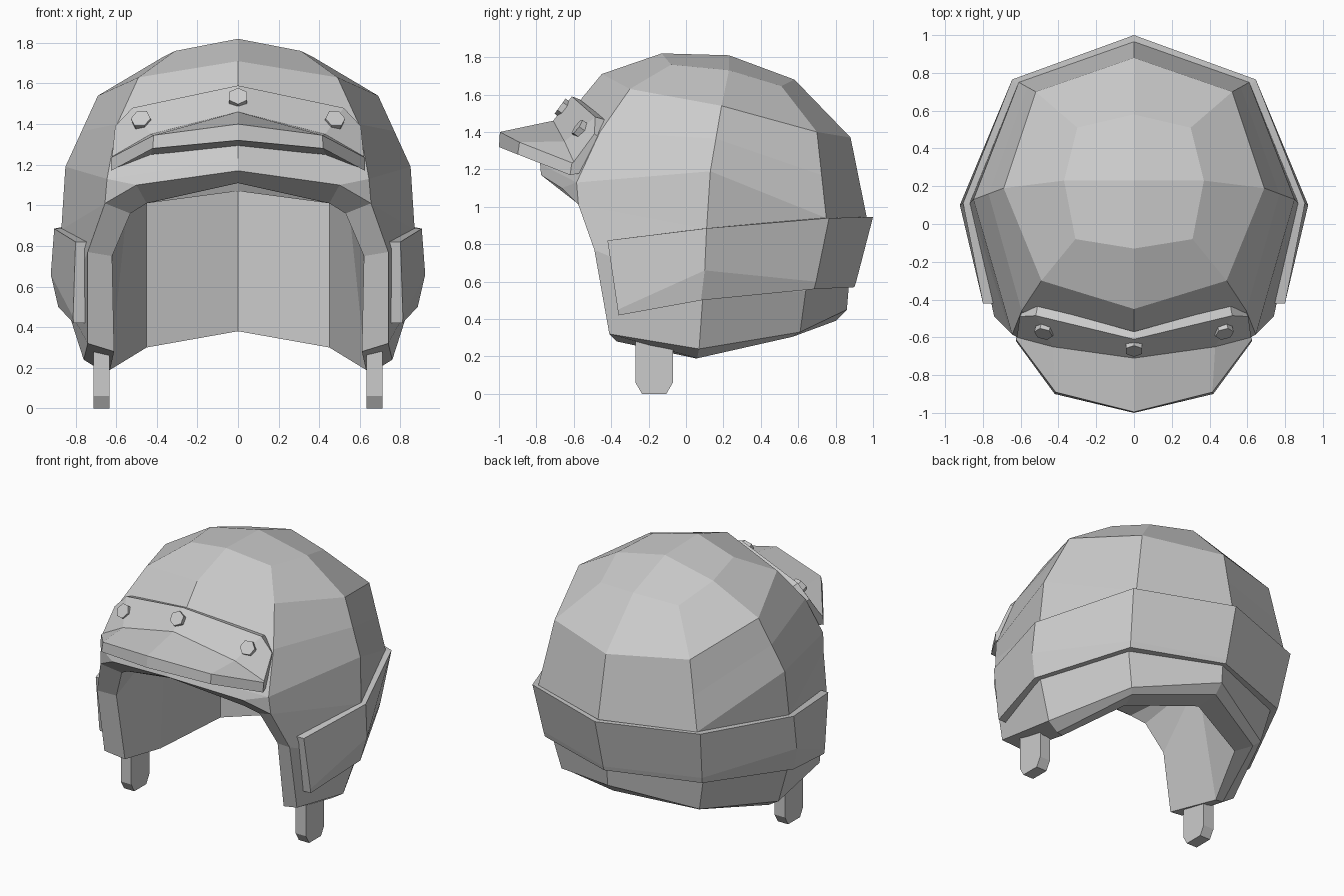
import bpy, bmesh
from mathutils import Vector

cube = bpy.data.objects.get("Cube")
if cube:
    bpy.data.objects.remove(cube, do_unlink=True)

grey = bpy.data.materials.new("matt_grey")
grey.use_nodes = True
colour = (0.6, 0.6, 0.6, 1)
grey.diffuse_color = colour
grey.node_tree.nodes["Principled BSDF"].inputs["Base Color"].default_value = colour


def finish(name, bm):
    bmesh.ops.recalc_face_normals(bm, faces=bm.faces)
    mesh = bpy.data.meshes.new(name)
    bm.to_mesh(mesh)
    bm.free()
    mesh.materials.append(grey)
    obj = bpy.data.objects.new(name, mesh)
    bpy.context.collection.objects.link(obj)
    return obj


def mirrored(name, faces):
    """Build faces given on the +x half and their reflections."""
    bm = bmesh.new()
    for side in (1, -1):
        for face in faces:
            bm.faces.new([bm.verts.new((p[0] * side, p[1], p[2])) for p in face])
    bmesh.ops.remove_doubles(bm, verts=bm.verts, dist=0.0005)
    return finish(name, bm)


def strip(a, b):
    """Quads between two rows of points."""
    return [(a[i], a[i + 1], b[i + 1], b[i]) for i in range(len(a) - 1)]


def loft(sections):
    """Closed sections joined in order, with a cap on the last one."""
    faces = []
    for a, b in zip(sections, sections[1:]):
        faces += strip(a + a[:1], b + b[:1])
    return faces + [sections[-1]]


def mid(a, b):
    return tuple((Vector(a) + Vector(b)) / 2)


# Shell rows, each running from the back round to the front
top = (0, .23, 1.81)
crown = [(0, .58, 1.68), (.3, .51, 1.645), (.37, .23, 1.73), (.31, -.08, 1.76), (0, -.13, 1.82)]
upper = [(0, .88, 1.37), (.52, .7, 1.4), (.69, .19, 1.54), (.49, -.3, 1.63), (0, -.45, 1.71)]
brow = [(0, .965, .95), (.61, .75, .94), (.85, .13, 1.19), (.645, -.585, 1.13), (0, -.78, 1.23)]
forehead = [mid(a, b) for a, b in zip(upper[:3], brow)] + [(.595, -.46, 1.4), (0, -.64, 1.48)]
temple = [(0, .93, .75), (.595, .69, .73), (.87, .11, .88), (.655, -.575, 1.01)]
cheek = [(0, .87, .57), (.58, .64, .55), (.85, .09, .52), (.74, -.49, .77)]
hem = [(0, .86, .45), (.53, .61, .33), (.76, .07, .24), (.74, -.41, .32)]

# Opening edges and the thick lining behind them
brow_edge = [(0, -.775, 1.17), (.5, -.665, 1.1)]
rim = [(0, -.66, 1.11), (.45, -.57, 1.01), (.53, -.52, .96), (.62, -.45, .75), (.61, -.37, .28)]
hem_low = [(0, .8, .39), (.5, .57, .305), (.68, .06, .19)]
lining_low = [(0, .63, .38), (.45, .45, .3), (.63, .05, .19), rim[4]]
lining_top = [(0, .63, 1.07), (.45, .45, 1.07), (.54, -.02, 1.05)]

faces = [(top, crown[0], crown[1], crown[2]), (top, crown[2], crown[3], crown[4])]
for a, b in ((crown, upper), (upper, forehead), (forehead, brow), (brow[:4], temple),
             (temple, cheek), (cheek, hem), (hem[:3], hem_low), (hem_low, lining_low[:3]),
             (lining_low[:3], lining_top)):
    faces += strip(a, b)
faces += strip(brow_edge + [temple[3], cheek[3], hem[3]], rim)
faces += [
    (brow[4], brow[3], brow_edge[1], brow_edge[0]),
    (brow[3], temple[3], brow_edge[1]),
    (hem[2], hem[3], rim[4], lining_low[2], hem_low[2]),
    (lining_low[2], lining_top[2], rim[3], rim[4]),
    (lining_top[2], rim[2], rim[3]),
    (lining_top[2], rim[1], rim[2]),
    (rim[0], rim[1], lining_top[2], lining_top[1], lining_top[0]),
]
mirrored("helmet_shell", faces)

# Raised band round the back and sides
band = []
for high, middle, low in (
        ((0, 1, .945), (0, .91, .6), (0, .9, .57)),
        ((.645, .765, .94), (.61, .695, .6), (.605, .685, .56)),
        ((.905, .11, .885), (.922, .1, .66), (.885, .08, .5)),
        ((.8, -.42, .82), (.812, -.365, .45), (.81, -.36, .42))):
    inner = [(p[0] * .93, p[1] * .93 if p[1] > 0 else p[1], p[2]) for p in (low, high)]
    band.append([high, middle, low] + inner)
mirrored("rear_band", loft(band))

# Forehead plate and peak, from the middle out to the corner
peak = [
    [(0, -.57, 1.575), (0, -.61, 1.59), (0, -.71, 1.46), (0, -.995, 1.4), (0, -1, 1.32), (0, -.7, 1.29)],
    [(.51, -.43, 1.465), (.52, -.485, 1.48), (.43, -.65, 1.35), (.415, -.89, 1.345), (.42, -.9, 1.28),
     (.43, -.62, 1.25)],
    [(.59, -.46, 1.37), (.605, -.49, 1.39), (.62, -.6, 1.24), (.625, -.61, 1.235), (.625, -.62, 1.17),
     (.61, -.56, 1.18)],
]
mirrored("peak", loft(peak))

# Hexagonal bolts on the plate
for name, x, y, z, out in (("middle_bolt", 0, -.655, 1.525, 0),
                           ("left_bolt", .475, -.565, 1.415, .2),
                           ("right_bolt", -.475, -.565, 1.415, -.2)):
    bm = bmesh.new()
    bmesh.ops.create_cone(bm, cap_ends=True, segments=6, radius1=.05, radius2=.05, depth=.045)
    bolt = finish(name, bm)
    bolt.location = (x, y, z)
    bolt.rotation_euler = Vector((out, -.8, .58)).to_track_quat('Z', 'X' if out else 'Y').to_euler()

# Chin straps with clipped lower corners
outline = [(-.27, .33), (-.27, .06), (-.235, 0), (-.105, 0), (-.07, .06), (-.07, .33)]
for name, side in (("left_strap", 1), ("right_strap", -1)):
    bm = bmesh.new()
    face = bm.faces.new([bm.verts.new((side * .632, y, z)) for y, z in outline])
    grown = bmesh.ops.extrude_face_region(bm, geom=[face], use_keep_orig=True)["geom"]
    bmesh.ops.translate(bm, vec=(side * .08, 0, 0),
                        verts=[v for v in grown if isinstance(v, bmesh.types.BMVert)])
    finish(name, bm)
